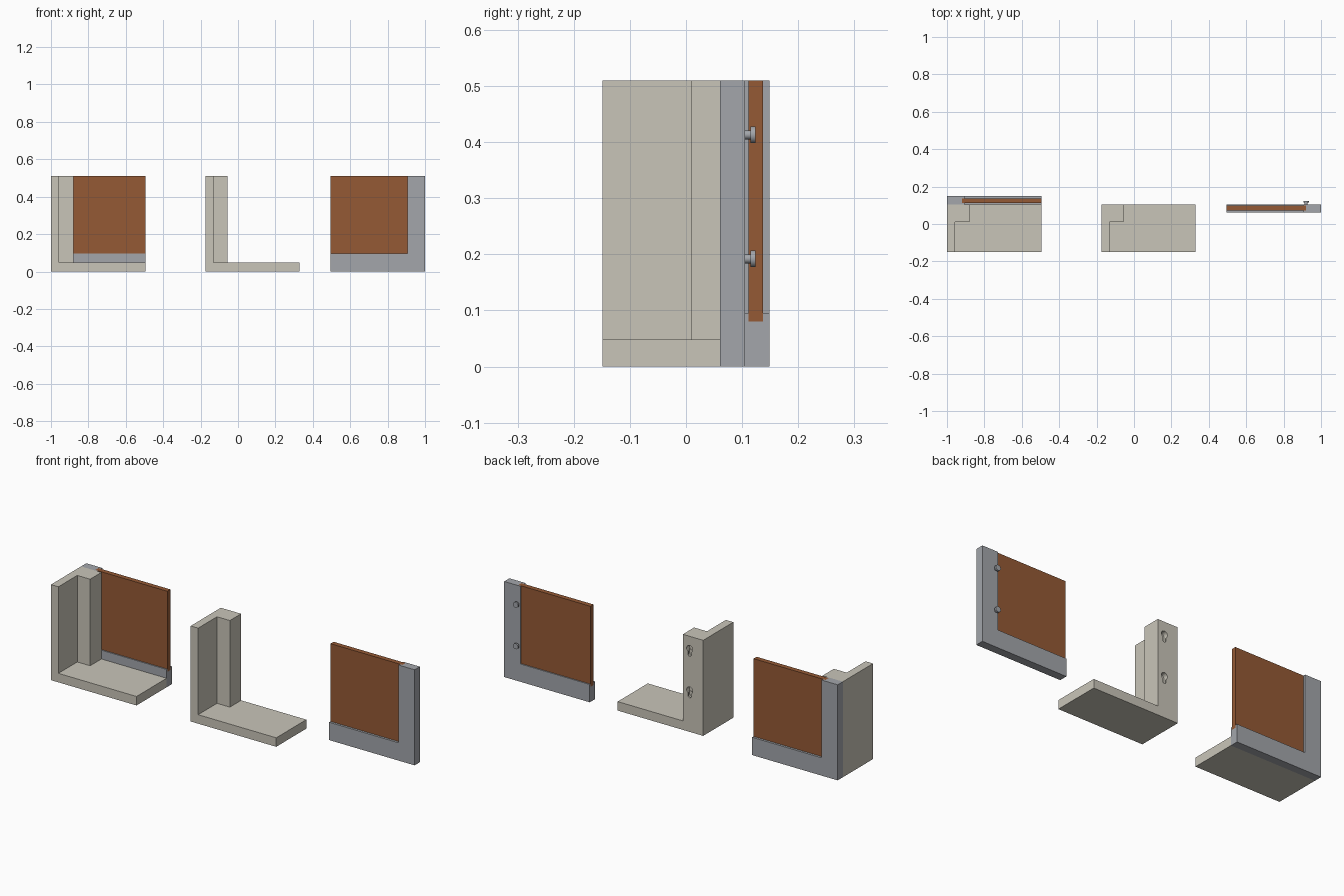
import bpy
import bmesh
import math
from mathutils import Matrix, Vector

cube = bpy.data.objects.get("Cube")
if cube:
    bpy.data.objects.remove(cube, do_unlink=True)


def material(name, rgb):
    m = bpy.data.materials.new(name)
    m.use_nodes = True
    m.diffuse_color = (*rgb, 1)
    m.node_tree.nodes["Principled BSDF"].inputs["Base Color"].default_value = (*rgb, 1)
    return m


CREAM = material("cream", (0.584, 0.558, 0.485))
GREY = material("grey", (0.366, 0.381, 0.407))
RUST = material("rust brown", (0.301, 0.102, 0.036))

HEIGHT, LENGTH = 0.51, 0.505
FLOOR, RAIL = 0.048, 0.095
FRONT, BACK, DOOR_BACK = -0.149, 0.105, 0.149
PANEL_FRONT, PANEL_BACK = 0.111, 0.137
KNOB_X, KNOB_Z = 0.08, (0.192, 0.413)


def make(name, bm, mat):
    bmesh.ops.recalc_face_normals(bm, faces=bm.faces)
    mesh = bpy.data.meshes.new(name)
    bm.to_mesh(mesh)
    bm.free()
    mesh.materials.append(mat)
    ob = bpy.data.objects.new(name, mesh)
    bpy.context.collection.objects.link(ob)
    return ob


def prism(name, points, direction, mat):
    """Extrude a closed outline of 3D points along a direction."""
    bm = bmesh.new()
    face = bm.faces.new([bm.verts.new(p) for p in points])
    ext = bmesh.ops.extrude_face_region(bm, geom=[face])
    verts = [v for v in ext["geom"] if isinstance(v, bmesh.types.BMVert)]
    bmesh.ops.translate(bm, verts=verts, vec=direction)
    return make(name, bm, mat)


def box(name, lo, hi, mat):
    (x, y, z), (X, Y, Z) = lo, hi
    return prism(name, [(x, y, z), (X, y, z), (X, Y, z), (x, Y, z)], (0, 0, Z - z), mat)


def rod(name, x, z, y0, y1, radius, mat):
    """Cylinder lying along y."""
    bm = bmesh.new()
    turn = Matrix.Translation((x, (y0 + y1) / 2, z)) @ Matrix.Rotation(math.pi / 2, 4, 'X')
    bmesh.ops.create_cone(bm, cap_ends=True, segments=32, radius1=radius,
                          radius2=radius, depth=abs(y1 - y0), matrix=turn)
    return make(name, bm, mat)


def boolean(ob, other, operation):
    mod = ob.modifiers.new("cut", 'BOOLEAN')
    mod.operation, mod.solver, mod.object = operation, 'EXACT', other
    bpy.context.view_layer.objects.active = ob
    bpy.ops.object.modifier_apply(modifier=mod.name)
    bpy.data.objects.remove(other, do_unlink=True)


def smooth(ob):
    bpy.ops.object.select_all(action='DESELECT')
    ob.select_set(True)
    bpy.context.view_layer.objects.active = ob
    bpy.ops.object.shade_smooth_by_angle(angle=math.radians(35))


def cabinet_corner(name, x):
    """Floor and stepped side wall in one body, with two keyholes in the back."""
    body = box(name, (x, FRONT, 0), (x + LENGTH, BACK, FLOOR), CREAM)
    outline = [(0, FRONT), (0.044, FRONT), (0.044, 0.01), (0.12, 0.01), (0.12, BACK), (0, BACK)]
    wall = prism("wall", [(x + px, py, FLOOR) for px, py in outline],
                 (0, 0, HEIGHT - FLOOR), CREAM)
    boolean(body, wall, 'UNION')
    kx = x + KNOB_X
    for z in KNOB_Z:
        top = z + 0.03
        # wide entry hole, narrow slot and the wider channel behind the slot
        boolean(body, rod("cutter", kx, top, 0.08, BACK + 0.02, 0.018, CREAM), 'DIFFERENCE')
        for r, y0, y1 in ((0.01, 0.09, BACK + 0.02), (0.0165, 0.081, 0.096)):
            boolean(body, rod("cutter", kx, z, y0, y1, r, CREAM), 'DIFFERENCE')
            boolean(body, box("cutter", (kx - r, y0, z), (kx + r, y1, top), CREAM), 'DIFFERENCE')
    smooth(body)


def door(prefix, x):
    """Grooved corner frame, panel and two hanging knobs."""
    outline = [(0, 0), (LENGTH, 0), (LENGTH, RAIL), (RAIL, RAIL), (RAIL, HEIGHT), (0, HEIGHT)]
    frame = prism(prefix + "_door_frame", [(x + px, BACK, pz) for px, pz in outline],
                  (0, DOOR_BACK - BACK, 0), GREY)
    lo = Vector((x + 0.08, PANEL_FRONT, 0.08))
    hi = Vector((x + LENGTH, PANEL_BACK, HEIGHT))
    boolean(frame, box("cutter", lo, hi + Vector((0.1, 0, 0.1)), GREY), 'DIFFERENCE')
    parts = [frame, box(prefix + "_door_panel", lo, hi, RUST)]
    for level, z in zip(("lower", "upper"), KNOB_Z):
        for part, y0, y1, r in (("neck", 0.094, BACK, 0.008), ("head", 0.086, 0.095, 0.015)):
            knob = rod(f"{prefix}_{level}_knob_{part}", x + KNOB_X, z, y0, y1, r, GREY)
            smooth(knob)
            parts.append(knob)
    return parts


# Assembled corner, with the door hung on the wall
cabinet_corner("assembled_cabinet_corner", -1)
door("hung", -1)

# Bare corner showing the keyholes
cabinet_corner("bare_cabinet_corner", -0.175)

# Loose door, turned half around so its knobs face back
turn = Matrix.Translation((0, 0.21, 0)) @ Matrix.Rotation(math.pi, 4, 'Z')
for part in door("loose", -1):
    part.data.transform(turn)
